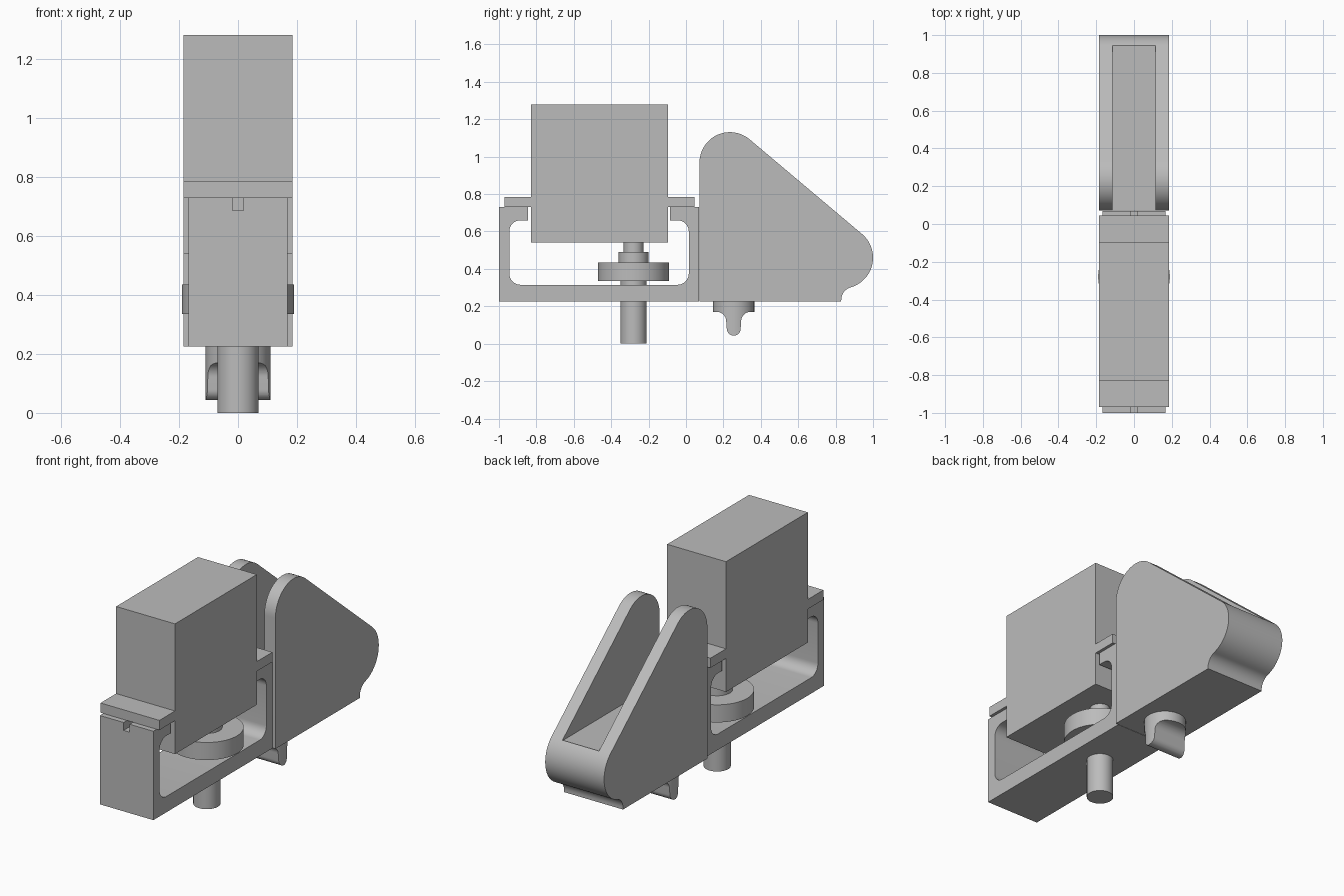
import bpy
import bmesh
from math import cos, sin, radians
from mathutils import Vector

default = bpy.data.objects.get("Cube")
if default:
    bpy.data.objects.remove(default, do_unlink=True)

grey = bpy.data.materials.new("plain grey")
grey.use_nodes = True
grey.diffuse_color = (0.5, 0.5, 0.5, 1)
grey.node_tree.nodes["Principled BSDF"].inputs["Base Color"].default_value = (0.5, 0.5, 0.5, 1)


def finish(name, bm):
    bmesh.ops.recalc_face_normals(bm, faces=bm.faces)
    mesh = bpy.data.meshes.new(name)
    bm.to_mesh(mesh)
    bm.free()
    obj = bpy.data.objects.new(name, mesh)
    bpy.context.collection.objects.link(obj)
    mesh.materials.append(grey)
    return obj


def activate(obj):
    bpy.ops.object.select_all(action='DESELECT')
    obj.select_set(True)
    bpy.context.view_layer.objects.active = obj


def smooth(obj):
    activate(obj)
    bpy.ops.object.shade_smooth_by_angle(angle=radians(30))


def arc(y, z, r, start, end, steps=12):
    angles = [radians(start + (end - start) * i / steps) for i in range(steps + 1)]
    return [(y + r * cos(a), z + r * sin(a)) for a in angles]


def prism(name, profile, half):
    """Side profile in (y, z), extruded across x."""
    bm = bmesh.new()
    face = bm.faces.new([bm.verts.new((-half, y, z)) for y, z in profile])
    extruded = bmesh.ops.extrude_face_region(bm, geom=[face])
    verts = [v for v in extruded["geom"] if isinstance(v, bmesh.types.BMVert)]
    bmesh.ops.translate(bm, verts=verts, vec=(2 * half, 0, 0))
    return finish(name, bm)


def box(name, half, y0, y1, z0, z1):
    return prism(name, [(y0, z0), (y1, z0), (y1, z1), (y0, z1)], half)


def cylinder(name, r, y, z0, z1):
    bm = bmesh.new()
    bmesh.ops.create_cone(bm, cap_ends=True, segments=64, radius1=r, radius2=r, depth=z1 - z0)
    bmesh.ops.translate(bm, verts=bm.verts, vec=Vector((0, y, (z0 + z1) / 2)))
    return finish(name, bm)


def cut(obj, tool, operation='DIFFERENCE'):
    tool.hide_render = True
    mod = obj.modifiers.new("cut", 'BOOLEAN')
    mod.operation, mod.solver, mod.object = operation, 'EXACT', tool
    activate(obj)
    bpy.ops.object.modifier_apply(modifier=mod.name)
    bpy.data.objects.remove(tool, do_unlink=True)


# Motor block with its mounting flange
box("motor_body", 0.185, -0.83, -0.095, 0.54, 1.28)
box("motor_flange", 0.185, -0.97, 0.045, 0.73, 0.785)

# Open-topped bracket with rounded inner corners and a cable notch
R = 0.06
bracket = prism("bracket", [(-1, 0.225), (0.07, 0.225), (0.07, 0.73), (-0.085, 0.73), (-0.085, 0.66)]
                + arc(0.015 - R, 0.66 - R, R, 90, 0, 8)
                + arc(0.015 - R, 0.315 + R, R, 0, -90, 8)
                + arc(-0.945 + R, 0.315 + R, R, 270, 180, 8)
                + arc(-0.945 + R, 0.66 - R, R, 180, 90, 8)
                + [(-0.845, 0.66), (-0.845, 0.73), (-1, 0.73)], 0.168)
cut(bracket, box("notch_cutter", 0.019, -1.1, 0.2, 0.685, 0.8))
smooth(bracket)

# Output shaft, hub, disc and lower axle
AXIS = -0.28
for name, r, z0, z1 in (("motor_shaft", 0.053, 0.49, 0.54), ("hub", 0.08, 0.435, 0.49),
                        ("disc", 0.19, 0.335, 0.435), ("lower_axle", 0.07, 0, 0.335)):
    smooth(cylinder(name, r, AXIS, z0, z1))

# Tail housing: two cheeks over a solid base
housing = prism("tail_housing", [(0.072, 0.225), (0.83, 0.225)]
                + arc(0.9, 0.234, 0.07, 180, 106)
                + arc(0.835, 0.46, 0.165, -74, 50, 24)
                + arc(0.235, 0.968, 0.163, 50, 180, 24), 0.185)
cut(housing, box("slot_cutter", 0.115, -0.1, 0.945, 0.58, 1.3))
smooth(housing)

# Round foot narrowing to a rounded rib
PEG = 0.255
peg = prism("foot_peg", [(PEG - 0.12, 0.235), (PEG - 0.12, 0.17)]
            + arc(PEG - 0.09, 0.12, 0.05, 90, 0)
            + arc(PEG, 0.08, 0.037, 180, 360, 16)
            + arc(PEG + 0.09, 0.12, 0.05, 180, 90)
            + [(PEG + 0.12, 0.17), (PEG + 0.12, 0.235)], 0.2)
cut(peg, cylinder("peg_cutter", 0.11, PEG, 0, 0.23), 'INTERSECT')
smooth(peg)
